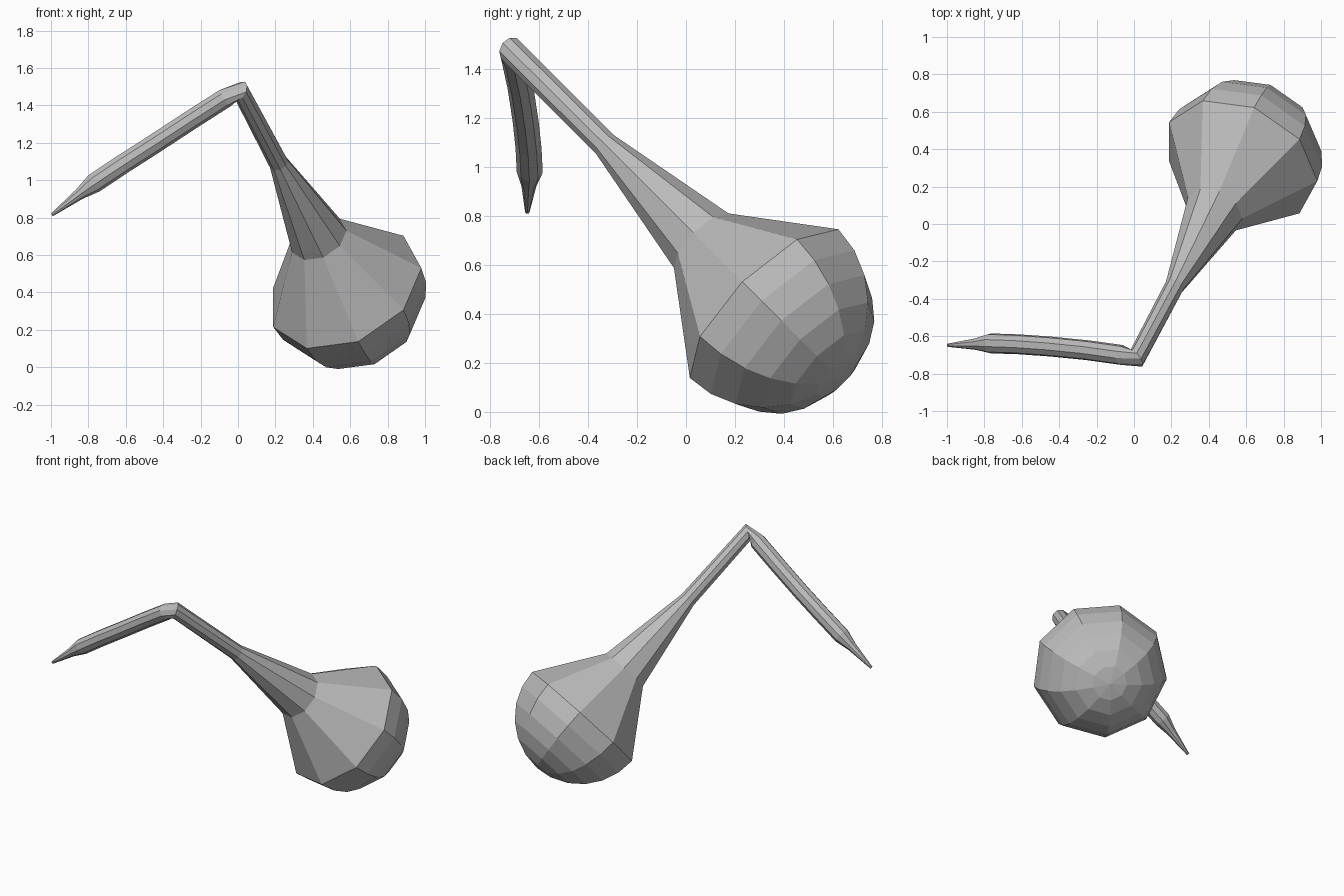
import bpy, bmesh, math
from mathutils import Vector

old = bpy.data.objects.get("Cube")
if old:
    bpy.data.objects.remove(old, do_unlink=True)

SIDES = 9
grey = bpy.data.materials.new("plain_grey")
grey.use_nodes = True
colour = (0.5, 0.5, 0.5, 1)
grey.diffuse_color = colour
grey.node_tree.nodes["Principled BSDF"].inputs["Base Color"].default_value = colour

# Main axis, running from the bulb up to the bend
CENTRE = Vector((0.572, 0.338, 0.422))
UP = Vector((-0.35, -0.662, 0.662)).normalized()
SIDE = Vector((0.937, -0.248, 0.248)).normalized()
RADIUS = 0.436


def along(distance, radius):
    return (CENTRE + UP * distance, UP, radius)


# Stations are (centre, normal, radius): rounded bulb base, then shoulder and neck
base = [along(-RADIUS * math.sin(math.radians(a)), RADIUS * math.cos(math.radians(a)))
        for a in range(75, -1, -15)]
neck = along(0.406, 0.16)
stem_low = along(1.01, 0.053)

# Bent arm centre line with radii
path = [((-0.07, -0.70, 1.44), 0.054), ((-0.25, -0.675, 1.325), 0.054),
        ((-0.45, -0.655, 1.194), 0.054), ((-0.62, -0.643, 1.085), 0.054),
        ((-0.77, -0.638, 0.985), 0.054), ((-0.85, -0.642, 0.925), 0.031),
        ((-0.995, -0.648, 0.815), 0.009)]
points = [Vector(p) for p, r in path]
arm = []
for i, (p, r) in enumerate(path):
    ahead = points[min(i + 1, len(points) - 1)] - points[max(i - 1, 0)]
    arm.append((points[i], ahead.normalized(), r))
bend = (CENTRE + UP * 1.595, (UP * 0.65 + arm[0][1] * 0.35).normalized(), 0.054)

# Carry one cross-section frame through every station so that seams meet
stations = base + [neck, stem_low, bend] + arm
rings, side, last = [], SIDE.copy(), UP
for centre, normal, radius in stations:
    side = last.rotation_difference(normal) @ side
    last = normal
    other = normal.cross(side)
    rings.append([centre + radius * (side * math.cos(t) + other * math.sin(t))
                  for t in (math.tau * k / SIDES for k in range(SIDES))])


def loft(name, part, start_tip=None, end_cap=False):
    bm = bmesh.new()
    loops = [[bm.verts.new(p) for p in ring] for ring in part]
    for a, b in zip(loops, loops[1:]):
        for k in range(SIDES):
            n = (k + 1) % SIDES
            bm.faces.new((a[k], a[n], b[n], b[k]))
    if start_tip is not None:
        tip = bm.verts.new(start_tip)
        for k in range(SIDES):
            bm.faces.new((tip, loops[0][(k + 1) % SIDES], loops[0][k]))
    if end_cap:
        bm.faces.new(loops[-1])
    mesh = bpy.data.meshes.new(name)
    bm.to_mesh(mesh)
    bm.free()
    mesh.materials.append(grey)
    obj = bpy.data.objects.new(name, mesh)
    bpy.context.collection.objects.link(obj)
    return obj


n = len(base)
loft("bulb", rings[:n + 1], start_tip=CENTRE - UP * RADIUS)
loft("stem", rings[n:n + 3])
loft("arm", rings[n + 2:], end_cap=True)
